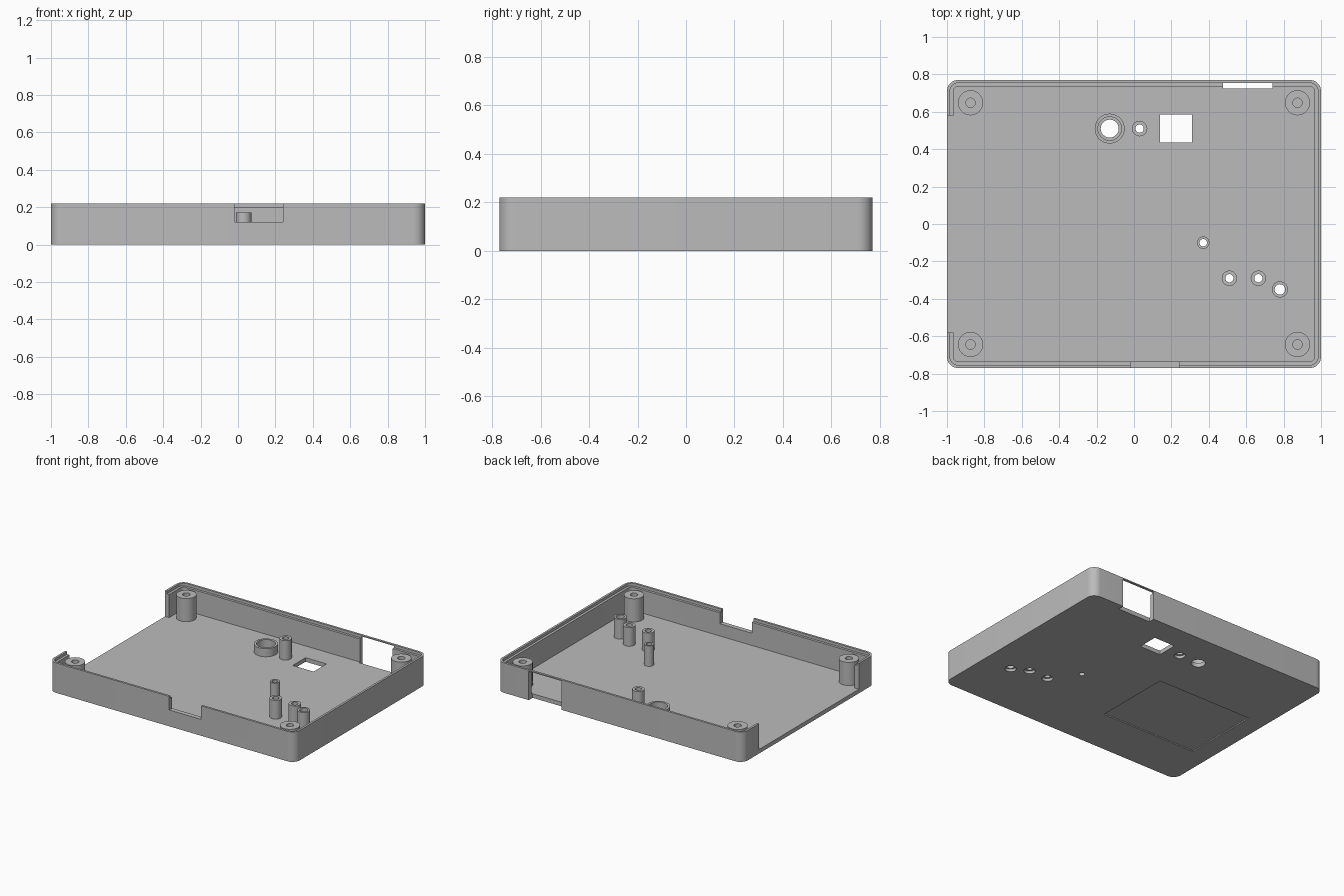
import bpy
import bmesh
from math import cos, sin, pi, radians

cube = bpy.data.objects.get("Cube")
if cube:
    bpy.data.objects.remove(cube, do_unlink=True)

grey = bpy.data.materials.new("plain grey")
grey.use_nodes = True
grey.diffuse_color = (0.5, 0.5, 0.5, 1)
grey.node_tree.nodes["Principled BSDF"].inputs["Base Color"].default_value = (0.5, 0.5, 0.5, 1)

HALF_X, HALF_Y, HEIGHT = 1.0, 0.77, 0.22
FLOOR, WALL, LIP, LEDGE = 0.03, 0.034, 0.016, 0.2
CORNER = 0.06


def make(name, bm):
    bmesh.ops.recalc_face_normals(bm, faces=bm.faces)
    mesh = bpy.data.meshes.new(name)
    bm.to_mesh(mesh)
    bm.free()
    mesh.materials.append(grey)
    ob = bpy.data.objects.new(name, mesh)
    bpy.context.collection.objects.link(ob)
    return ob


def prism(name, outline, z0, z1):
    bm = bmesh.new()
    low = [bm.verts.new((x, y, z0)) for x, y in outline]
    high = [bm.verts.new((x, y, z1)) for x, y in outline]
    bm.faces.new(low)
    bm.faces.new(high)
    n = len(outline)
    for i in range(n):
        j = (i + 1) % n
        bm.faces.new((low[i], low[j], high[j], high[i]))
    return make(name, bm)


def rounded(inset, steps=10):
    """Rounded rectangle outline, inset from the outer wall."""
    r = CORNER - inset
    cx, cy = HALF_X - CORNER, HALF_Y - CORNER
    pts = []
    for k, (sx, sy) in enumerate([(1, 1), (-1, 1), (-1, -1), (1, -1)]):
        for i in range(steps + 1):
            a = (k + i / steps) * pi / 2
            pts.append((sx * cx + r * cos(a), sy * cy + r * sin(a)))
    return pts


def circle(x, y, r, n=40):
    return [(x + r * cos(2 * pi * i / n), y + r * sin(2 * pi * i / n)) for i in range(n)]


def rect(x0, x1, y0, y1):
    return [(x0, y0), (x1, y0), (x1, y1), (x0, y1)]


def cut(ob, outline, z0, z1):
    """Subtract a prism from an object and bake the result."""
    cutter = prism("cutter", outline, z0, z1)
    cutter.hide_render = True
    mod = ob.modifiers.new("cut", "BOOLEAN")
    mod.operation = "DIFFERENCE"
    mod.solver = "EXACT"
    mod.object = cutter
    graph = bpy.context.evaluated_depsgraph_get()
    baked = bpy.data.meshes.new_from_object(ob.evaluated_get(graph))
    ob.modifiers.clear()
    ob.data = baked
    bpy.data.objects.remove(cutter, do_unlink=True)


def lathe(name, x, y, profile, n=40):
    """Spin a closed (radius, z) profile; zero radii become poles."""
    bm = bmesh.new()
    rings = []
    for r, z in profile:
        if r == 0:
            rings.append([bm.verts.new((x, y, z))] * n)
        else:
            rings.append([bm.verts.new((px, py, z)) for px, py in circle(x, y, r, n)])
    for a, b in zip(rings, rings[1:] + rings[:1]):
        for i in range(n):
            j = (i + 1) % n
            corners = list(dict.fromkeys((a[i], a[j], b[j], b[i])))
            if len(corners) > 2:
                bm.faces.new(corners)
    return make(name, bm)


# Tray with a stepped rim
tray = prism("tray", rounded(0), 0, HEIGHT)
cut(tray, rounded(WALL), FLOOR, 1)
cut(tray, rounded(LIP), LEDGE, 1)

# Openings in the side, front and back walls
cut(tray, rect(-1.1, -0.95, -0.58, 0.58), FLOOR, 1)
cut(tray, rect(-0.02, 0.24, -0.9, -0.7), 0.12, 1)
cut(tray, rect(0.475, 0.74, 0.725, 0.9), -1, 0.212)
cut(tray, rect(0.475, 0.74, 0.725, HALF_Y - LIP), -1, 1)

# Square window and shallow label recess underneath
cut(tray, rect(0.14, 0.31, 0.435, 0.585), -1, 1)
cut(tray, rect(-0.86, -0.087, -0.414, 0.166), -1, 0.008)

parts = [tray]

# Hollow guide posts: name, x, y, outer radius, bore, top, counterbore
guides = [
    ("back_guide", 0.03, 0.51, 0.041, 0.022, 0.173, 0.037),
    ("small_guide", 0.37, -0.1, 0.033, 0.02, 0.18, 0),
    ("inner_guide", 0.51, -0.29, 0.041, 0.022, 0.168, 0.037),
    ("middle_guide", 0.665, -0.29, 0.041, 0.022, 0.168, 0.037),
    ("outer_guide", 0.78, -0.35, 0.043, 0.028, 0.175, 0.038),
    ("round_collar", -0.13, 0.51, 0.08, 0.063, 0.09, 0),
]
for name, x, y, outer, bore, top, counter in guides:
    hole = 0.048 if name == "round_collar" else bore
    cut(tray, circle(x, y, hole), -1, 1)
    if counter:
        cut(tray, circle(x, y, counter), -1, 0.02)
    base = FLOOR - 0.002 if hole == bore else FLOOR
    parts.append(lathe(name, x, y, [(bore, base), (outer, base), (outer, top), (bore, top)]))

# Corner screw posts with blind holes
for side, sx in (("left", 1), ("right", -1)):
    for end, y in (("back", 0.648), ("front", -0.644)):
        parts.append(lathe(f"{end}_{side}_screw_post", sx * 0.874, y, [
            (0, FLOOR), (0.067, FLOOR), (0.067, LEDGE),
            (0.025, LEDGE), (0.025, 0.06), (0, 0.06)]))

# Smooth round walls, keep edges sharp
bpy.ops.object.select_all(action="DESELECT")
for ob in parts:
    ob.select_set(True)
bpy.context.view_layer.objects.active = tray
bpy.ops.object.shade_smooth_by_angle(angle=radians(30))
